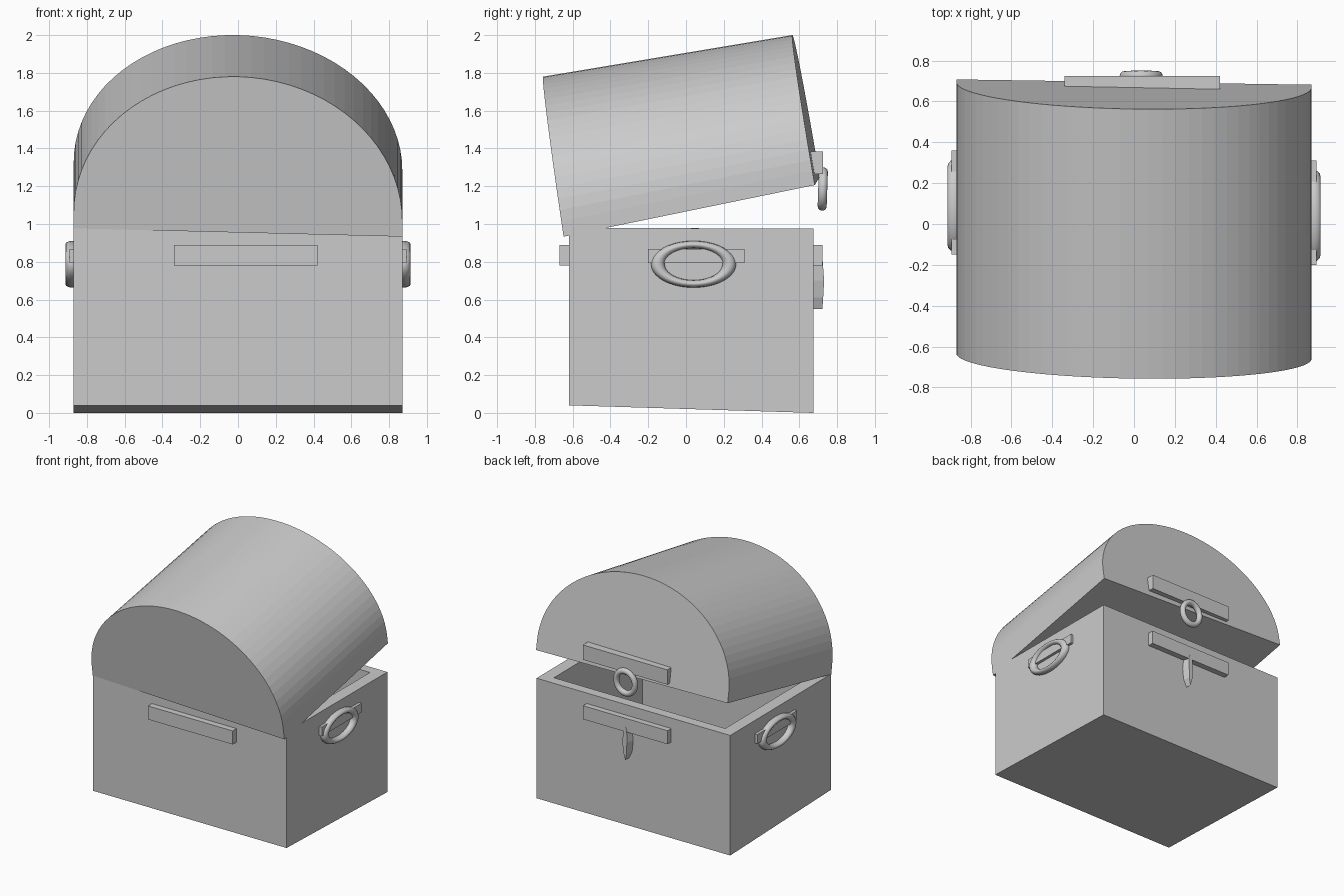
import bpy, bmesh, math
from mathutils import Vector

if "Cube" in bpy.data.objects:
    bpy.data.objects.remove(bpy.data.objects["Cube"])


def make_object(name, bm):
    bmesh.ops.recalc_face_normals(bm, faces=bm.faces[:])
    mesh = bpy.data.meshes.new(name)
    bm.to_mesh(mesh)
    bm.free()
    obj = bpy.data.objects.new(name, mesh)
    bpy.context.collection.objects.link(obj)
    return obj


def loft(name, a, b):
    """Solid between two matching outlines."""
    bm = bmesh.new()
    va = [bm.verts.new(p) for p in a]
    vb = [bm.verts.new(p) for p in b]
    n = len(a)
    for i in range(n):
        j = (i + 1) % n
        bm.faces.new((va[i], va[j], vb[j], vb[i]))
    bm.faces.new(va[::-1])
    bm.faces.new(vb)
    return make_object(name, bm)


def block(name, x, y, z):
    lo, hi = ([(x[0], y[0], h), (x[1], y[0], h), (x[1], y[1], h), (x[0], y[1], h)] for h in z)
    return loft(name, lo, hi)


def ring(name, loc, major, minor, scale, rot):
    bpy.ops.mesh.primitive_torus_add(location=loc, rotation=rot, major_radius=major,
                                     minor_radius=minor, major_segments=40, minor_segments=12)
    obj = bpy.context.object
    obj.name = name
    obj.scale = scale
    bpy.ops.object.shade_smooth_by_angle(angle=math.radians(40))
    return obj


# Open chest body: sloping underside, thick walls and a floor
X, Y0, Y1 = 0.87, -0.62, 0.675


def rect(inset_x, inset_y, z_front, z_back):
    x, f, b = X - inset_x, Y0 + inset_y, Y1 - inset_y
    return [(-x, f, z_front), (x, f, z_front), (x, b, z_back), (-x, b, z_back)]


bm = bmesh.new()
loops = [rect(0, 0, 0.04, 0), rect(0, 0, 0.98, 0.975),
         rect(0.10, 0.08, 0.98, 0.975), rect(0.10, 0.08, 0.16, 0.13)]
rows = [[bm.verts.new(p) for p in loop] for loop in loops]
for r, s in zip(rows, rows[1:]):
    for i in range(4):
        j = (i + 1) % 4
        bm.faces.new((r[i], r[j], s[j], s[i]))
bm.faces.new(rows[0])
bm.faces.new(rows[-1])
make_object("chest_body", bm)


# Barrel lid, propped open and slightly skewed
def arch(base, apex, steps=40):
    base, apex = Vector(base), Vector(apex)
    up = apex - base
    profile = [(-X, 0)]
    for i in range(steps + 1):
        t = math.pi * (1 - i / steps)
        profile.append((X * math.cos(t), 0.1 + 0.9 * math.sin(t)))
    profile.append((X, 0))
    return [base + up * h + Vector((x, -0.015 * x, -0.025 * x)) for x, h in profile]


loft("lid", arch((0, -0.635, 0.955), (0, -0.757, 1.78)),
     arch((0, 0.695, 1.228), (0, 0.563, 2.0)))

# Long plates on the front, the back and the lid
block("front_plate", (-0.34, 0.42), (-0.67, -0.60), (0.78, 0.89))
block("back_plate", (-0.34, 0.42), (0.66, 0.722), (0.78, 0.89))
block("lid_plate", (-0.34, 0.42), (0.66, 0.725), (1.265, 1.385))

# Hanging ring on the lid
ring("lid_ring", (0.035, 0.724, 1.185), 0.091, 0.024, (0.92, 1, 1),
     (math.radians(88), 0, 0))

# Pointed catch below the back plate
outline = [(0, 0.55), (0.03, 0.61), (0.04, 0.70), (0.03, 0.79), (0, 0.83),
           (-0.03, 0.79), (-0.04, 0.70), (-0.03, 0.61)]
loft("catch", [(0.04 + x, 0.67, z) for x, z in outline],
     [(0.04 + x * 0.5, 0.722 + 0.01 * (1 - abs(z - 0.69) / 0.14), z) for x, z in outline])

# Carrying handles with their plates
for side, s, y in (("right", 1, 0.04), ("left", -1, 0.09)):
    xs = sorted((s * 0.85, s * 0.893))
    block(side + "_handle_plate", xs, (y - 0.24, y + 0.27), (0.793, 0.868))
    ring(side + "_handle", (s * 0.88, y, 0.787), 0.189, 0.036, (0.55, 1, 0.95),
         (0, math.radians(90), 0))
